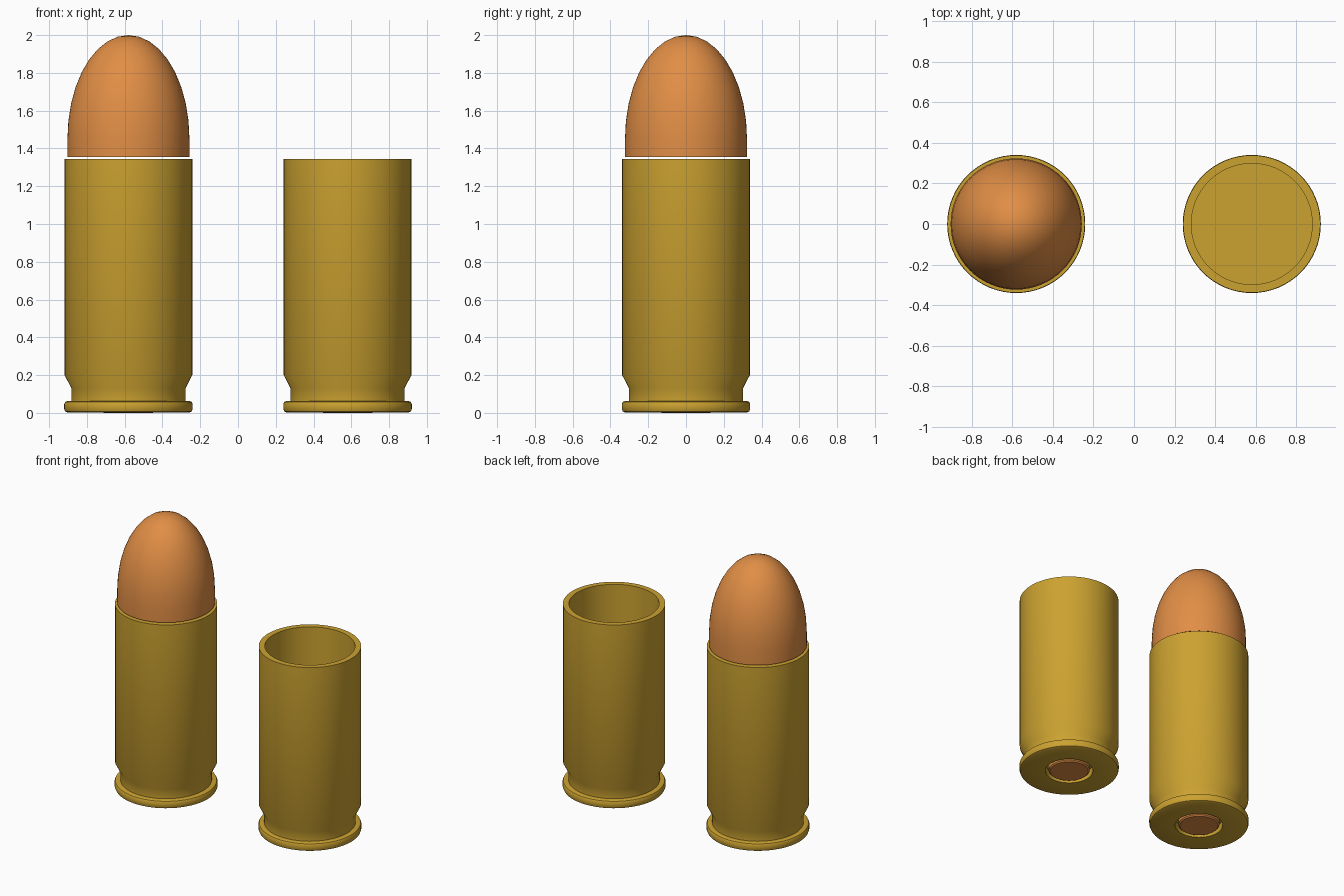
import bpy, bmesh, math

if "Cube" in bpy.data.objects:
    bpy.data.objects.remove(bpy.data.objects["Cube"])

SIDES = 64


def material(name, color):
    mat = bpy.data.materials.new(name)
    mat.diffuse_color = color
    mat.use_nodes = True
    mat.node_tree.nodes["Principled BSDF"].inputs["Base Color"].default_value = mat.diffuse_color
    return mat


brass = material("brass", (0.60, 0.36, 0.03, 1))
copper = material("copper", (0.75, 0.27, 0.06, 1))


def lathe(name, profile, x, mat):
    """Spin an (r, z) profile, starting and ending on the axis, into a solid."""
    bm = bmesh.new()
    verts = [bm.verts.new((r, 0, z)) for r, z in profile]
    edges = [bm.edges.new(pair) for pair in zip(verts, verts[1:])]
    bmesh.ops.spin(bm, geom=verts + edges, cent=(0, 0, 0), axis=(0, 0, 1),
                   angle=math.tau, steps=SIDES, use_duplicate=False)
    bmesh.ops.remove_doubles(bm, verts=bm.verts, dist=1e-5)
    bmesh.ops.recalc_face_normals(bm, faces=bm.faces)
    mesh = bpy.data.meshes.new(name)
    bm.to_mesh(mesh)
    bm.free()
    mesh.materials.append(mat)
    obj = bpy.data.objects.new(name, mesh)
    bpy.context.collection.objects.link(obj)
    obj.location.x = x
    bpy.ops.object.select_all(action='DESELECT')
    obj.select_set(True)
    bpy.context.view_layer.objects.active = obj
    bpy.ops.object.shade_smooth_by_angle(angle=math.radians(30))
    return obj


# Hollow case: base pocket, rounded rim, groove, taper, wall, mouth, inner floor
case_profile = [
    (0, 0.06), (0.163, 0.06), (0.163, 0.003),
    (0.325, 0.003), (0.335, 0.008), (0.34, 0.02), (0.34, 0.048), (0.335, 0.058),
    (0.325, 0.062), (0.302, 0.062), (0.302, 0.13),
    (0.338, 0.20), (0.338, 1.345),
    (0.298, 1.345), (0.298, 0.20), (0, 0.20)]

# Primer cup sitting in the base pocket
primer_profile = [(0, 0), (0.13, 0), (0.14, 0.008), (0.14, 0.06), (0, 0.06)]

# Rounded nose: short straight base, then an elliptical dome
STEPS = 9
nose_profile = [(0, 1.355), (0.323, 1.355)] + [
    (0.323 * math.cos(i / STEPS * math.pi / 2),
     1.45 + 0.55 * math.sin(i / STEPS * math.pi / 2)) for i in range(STEPS)] + [(0, 2.0)]

for side, x in (("left", -0.58), ("right", 0.58)):
    lathe(side + "_case", case_profile, x, brass)
    lathe(side + "_primer", primer_profile, x, copper)
lathe("rounded_nose", nose_profile, -0.58, copper)
